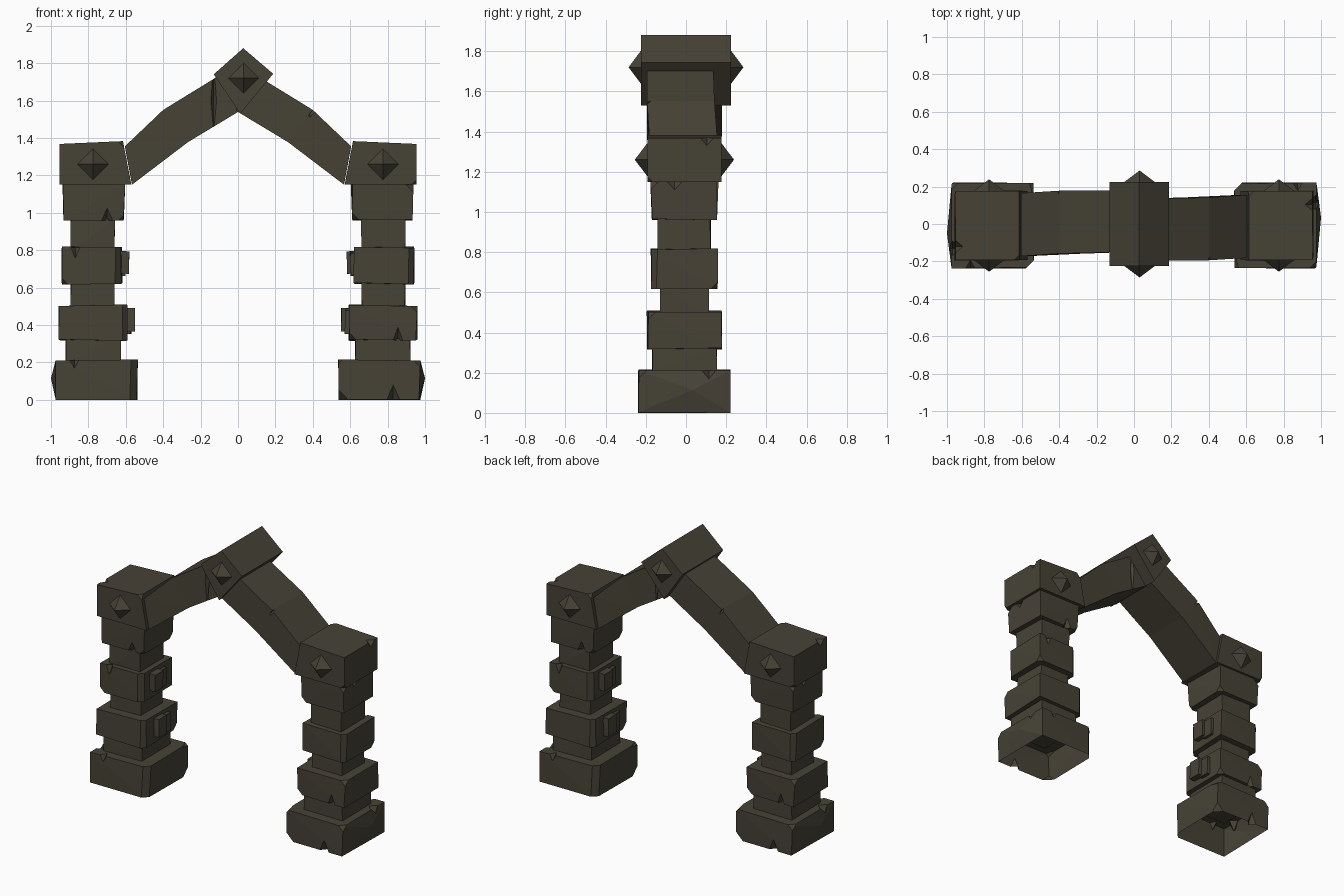
import bpy, bmesh, math, random
from mathutils import Vector, Matrix

if "Cube" in bpy.data.objects:
    bpy.data.objects.remove(bpy.data.objects["Cube"])

random.seed(4)
CY = -0.008                      # depth centre of the two matching halves
stone = bpy.data.materials.new("dark_stone")
stone.diffuse_color = (0.062, 0.055, 0.037, 1)
stone.use_nodes = True
stone.node_tree.nodes["Principled BSDF"].inputs["Base Color"].default_value = stone.diffuse_color


def hull_bm(points):
    bm = bmesh.new()
    for p in points:
        bm.verts.new(p)
    res = bmesh.ops.convex_hull(bm, input=bm.verts[:])
    loose = [v for v in bm.verts if not v.link_faces]
    bmesh.ops.delete(bm, geom=loose, context='VERTS')
    bmesh.ops.dissolve_limit(bm, angle_limit=0.01, verts=bm.verts[:], edges=bm.edges[:])
    bmesh.ops.recalc_face_normals(bm, faces=bm.faces[:])
    return bm


def make_object(name, bm):
    me = bpy.data.meshes.new(name)
    bm.to_mesh(me)
    bm.free()
    me.materials.append(stone)
    ob = bpy.data.objects.new(name, me)
    bpy.context.collection.objects.link(ob)
    return ob


def solid(name, points, chips=(), notches=()):
    """Convex stone with planed-off corners (chips) and small wedge cuts (notches)."""
    bm = hull_bm(points)
    for *d, depth in chips:
        n = Vector(d).normalized()
        top = max(n.dot(v.co) for v in bm.verts)
        bmesh.ops.bisect_plane(bm, geom=bm.verts[:] + bm.edges[:] + bm.faces[:],
                               plane_co=n * (top - depth), plane_no=n, clear_outer=True)
        pts = [v.co.copy() for v in bm.verts]
        bm.free()
        bm = hull_bm(pts)
    ob = make_object(name, bm)
    for c, r in notches:
        c = Vector(c)
        pts = []
        for i in range(3):
            for s in (-1, 1):
                p = c.copy()
                p[i] += s * r[i]
                pts.append(p)
        cutter = make_object("notch_cutter", hull_bm(pts))
        cutter.hide_render = True
        mod = ob.modifiers.new("notch", 'BOOLEAN')
        mod.object = cutter
        mod.solver = 'EXACT'
        bpy.context.view_layer.update()
        me = bpy.data.meshes.new_from_object(ob.evaluated_get(bpy.context.evaluated_depsgraph_get()))
        ob.modifiers.clear()
        ob.data = me
        bpy.data.objects.remove(cutter)
    return ob


def block(name, x0, x1, hy, z0, z1, taper=0.0, jit=0.005, extra=(), **kw):
    """Slightly uneven box; taper narrows the bottom."""
    pts = list(extra)
    for x, sx in ((x0, 1), (x1, -1)):
        for s in (-1, 1):
            for z, t in ((z0, taper), (z1, 0)):
                j = [random.uniform(-jit, jit) for _ in range(3)]
                pts.append((x + sx * t + j[0], CY + s * (hy - t) + j[1], max(0, z + j[2])))
    return solid(name, pts, **kw)


def gem(name, x, z, r, y_face, y_tip):
    back = y_face - 0.01 * math.copysign(1, y_tip)
    pts = [(x + r, back, z), (x - r, back, z), (x, back, z + r), (x, back, z - r), (x, y_tip, z)]
    return solid(name, pts)


half = []

# Base, open underneath
base = block("base", -0.972, -0.54, 0.226, 0.0, 0.212, extra=[(-1.0, -0.05, 0.115)],
             chips=[(1, -1, 0, .025), (1, 0.3, 1, .015), (1, 1, -1, .03), (-1, 1, 1, .02)],
             notches=[((-0.875, -0.235, 0.212), (.025, .04, .045)),
                      ((-0.83, 0.22, 0.0), (.035, .04, .08)),
                      ((-0.97, -0.13, 0.212), (.04, .04, .07))])
bm = bmesh.new()
bm.from_mesh(base.data)
bm.normal_update()
under = [f for f in bm.faces if f.normal.z < -0.9 and f.calc_center_median().z < 0.03]
bmesh.ops.delete(bm, geom=under, context='FACES')
bm.to_mesh(base.data)
bm.free()
half.append(base)

# Necks between the pillar stones
for i, (x0, x1, hy, z0, z1) in enumerate([(-0.922, -0.627, .16, .20, .33),
                                          (-0.893, -0.66, .122, .49, .63),
                                          (-0.895, -0.66, .130, .80, .97)]):
    half.append(block(f"neck_{i + 1}", x0, x1, hy, z0, z1, jit=0.003))

# Wide pillar stones
half += [
    block("lower_stone", -0.955, -0.592, .183, .32, .505,
          chips=[(1, -1, 0, .02), (-1, 1, 1, .02), (1, 1, -1, .02)],
          notches=[((-0.855, 0.175, 0.32), (.025, .04, .07))]),
    block("middle_stone", -0.94, -0.622, .165, .622, .815,
          chips=[(1, -1, 0, .022), (-1, -1, -1, .02), (-1, 1, 0, .02)],
          notches=[((-0.87, -0.173, 0.815), (.025, .035, .06))]),
    block("upper_stone", -0.94, -0.607, .166, .962, 1.16, taper=0.008,
          chips=[(1, -1, -1, .015), (-1, 1, 1, .03), (1, 1, -1, .02)],
          notches=[((-0.70, -0.165, 0.96), (.03, .035, .07)),
                   ((-0.94, 0.04, 1.15), (.035, .04, .045))]),
]

# Capital with a sloped inner side
cap_pts = [(x, CY + s * 0.184, z) for s in (-1, 1)
           for x, z in ((-0.955, 1.15), (-0.955, 1.368), (-0.615, 1.383), (-0.57, 1.15))]
half.append(solid("capital", cap_pts, chips=[(1, -1, 1, .015), (-1, 1, -1, .015)],
                  notches=[((-0.955, -0.12, 1.37), (.04, .035, .04))]))
for s, side in ((-1, "front"), (1, "back")):
    half.append(gem(f"capital_{side}_stud", -0.775, 1.26, 0.096, CY + s * .184, CY + s * .247))

# Small raised plates on the inner side of the pillar
for n, xb, z0, z1 in (("lower", -0.60, .365, .49), ("middle", -0.63, .675, .795)):
    half.append(block(f"{n}_plate_front", xb, xb + .047, .045, z0, z1, jit=0.003))
    half[-1].data.transform(Matrix.Translation((0, -0.03, 0)))
    half.append(block(f"{n}_plate_back", xb, xb + .028, .04, z0 - .012, z1 - .01, jit=0.003))
    half[-1].data.transform(Matrix.Translation((0, 0.04, 0)))

# Slanted beam in two straight lengths: (x, z, y front, y back)
ends = [[(-0.605, 1.355, -.172, .165), (-0.567, 1.15, -.172, .165)],
        [(-0.40, 1.55, -.158, .178), (-0.267, 1.378, -.158, .178)],
        [(-0.05, 1.765, -.15, .178), (0.01, 1.545, -.15, .178)]]
cuts = [[((-0.385, 0.178, 1.56), (.05, .04, .05))],
        [((-0.13, -0.152, 1.6), (.016, .025, .19))]]
for i, n in enumerate(("lower", "upper")):
    pts = [(x, y, z) for e in ends[i:i + 2] for x, z, a, b in e for y in (a, b)]
    half.append(solid(f"{n}_beam", pts, notches=cuts[i]))

# The other half is the same one turned half way round
turn = Matrix.Translation((0, 2 * CY, 0)) @ Matrix.Rotation(math.pi, 4, 'Z')
for ob in half:
    other = ob.copy()
    other.data = ob.data.copy()
    other.data.transform(turn)
    other.name = "right_" + ob.name
    ob.name = "left_" + ob.name
    bpy.context.collection.objects.link(other)

# Diamond keystone with studs
key = [(0.028, 1.88), (0.188, 1.743), (0.012, 1.53), (-0.13, 1.74)]
solid("keystone", [(x, y, z) for x, z in key for y in (-0.225, 0.225)])
for s, side in ((-1, "front"), (1, "back")):
    gem(f"keystone_{side}_stud", 0.03, 1.72, 0.094, s * .225, s * .286)
